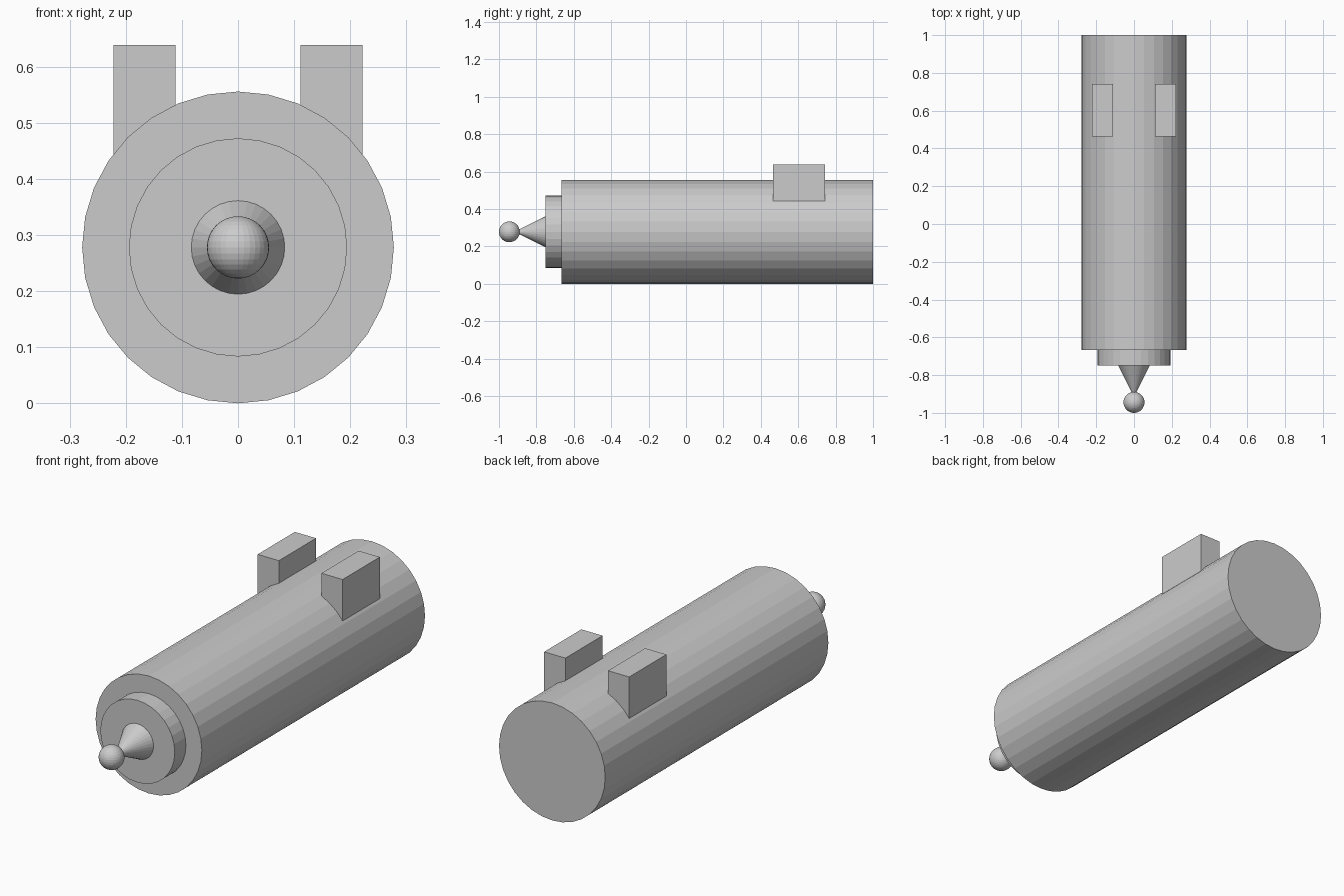
import bpy
from math import radians

if "Cube" in bpy.data.objects:
    bpy.data.objects.remove(bpy.data.objects["Cube"])

U = 2 / 7.2          # model unit: radius of the main body
CZ = U               # height of the long axis


def lengthwise(name, r_front, r_back, y_front, y_back):
    """Round part lying along y, 32 flat sides."""
    bpy.ops.mesh.primitive_cone_add(
        vertices=32, radius1=r_front, radius2=r_back, depth=y_back - y_front,
        location=(0, (y_front + y_back) / 2, CZ), rotation=(radians(-90), 0, 0))
    ob = bpy.context.object
    ob.name = name
    return ob


def block(name, x, y, z, size):
    bpy.ops.mesh.primitive_cube_add(size=1, location=(x, y, z))
    ob = bpy.context.object
    ob.name = name
    ob.scale = size
    return ob


# Main barrel and stepped front collar
body_front = 1 - 6 * U
collar_front = body_front - 0.3 * U
lengthwise("main_body", U, U, body_front, 1)
lengthwise("front_collar", 0.7 * U, 0.7 * U, collar_front, body_front)

# Nose cone narrowing towards the ball
lengthwise("nose_cone", 0, 0.3 * U, collar_front - 0.6 * U, collar_front)

# Ball at the tip
bpy.ops.mesh.primitive_uv_sphere_add(
    segments=32, ring_count=16, radius=0.2 * U, location=(0, -1 + 0.2 * U, CZ))
bpy.context.object.name = "tip_ball"

# Pair of mounting lugs on top
for side, label in ((-1, "left"), (1, "right")):
    block(label + "_mounting_lug", side * 0.6 * U, 0.603, CZ + 0.8 * U,
          (0.4 * U, U, U))
